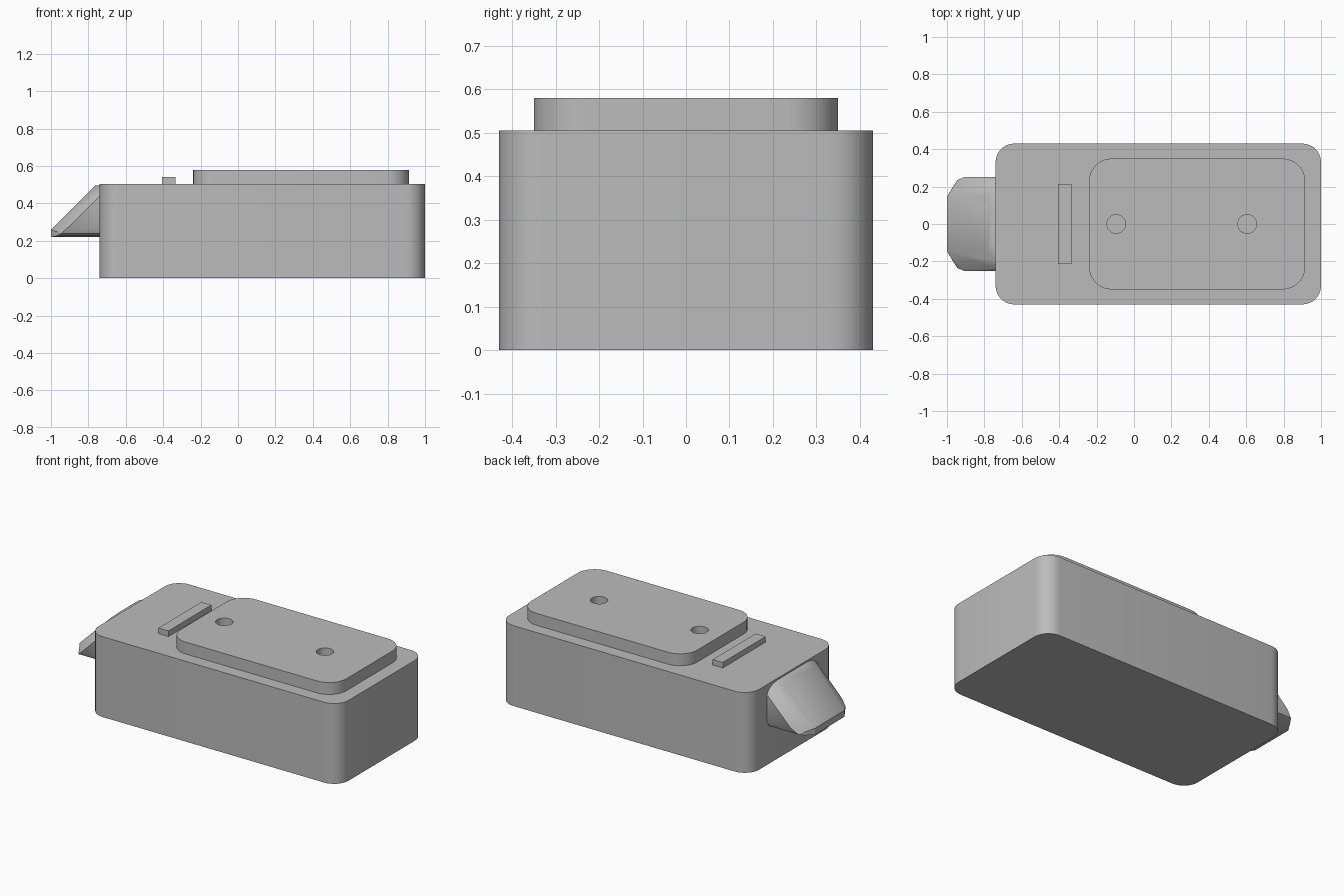
import bpy
import bmesh
from math import cos, sin, pi, radians

cube = bpy.data.objects.get("Cube")
if cube:
    bpy.data.objects.remove(cube, do_unlink=True)

grey = bpy.data.materials.new("plain_grey")
grey.use_nodes = True
GREY = (0.5, 0.5, 0.5, 1)
grey.diffuse_color = GREY
grey.node_tree.nodes["Principled BSDF"].inputs["Base Color"].default_value = GREY


def finish(name, bm):
    """Turn a bmesh into a named, shaded object."""
    bmesh.ops.recalc_face_normals(bm, faces=bm.faces)
    mesh = bpy.data.meshes.new(name)
    bm.to_mesh(mesh)
    bm.free()
    mesh.materials.append(grey)
    obj = bpy.data.objects.new(name, mesh)
    bpy.context.collection.objects.link(obj)
    smooth(obj)
    return obj


def smooth(obj):
    bpy.ops.object.select_all(action='DESELECT')
    obj.select_set(True)
    bpy.context.view_layer.objects.active = obj
    bpy.ops.object.shade_smooth_by_angle(angle=radians(30))


def rounded_block(name, x0, x1, half_y, z0, z1, radius=0, steps=8):
    """Upright block whose vertical corners are rounded."""
    bm = bmesh.new()
    outline = []
    for i, (sx, sy) in enumerate([(1, 1), (-1, 1), (-1, -1), (1, -1)]):
        cx = x1 - radius if sx > 0 else x0 + radius
        cy = sy * (half_y - radius)
        for k in range(steps + 1 if radius else 1):
            a = (i + k / steps) * pi / 2
            outline.append(bm.verts.new((cx + radius * cos(a), cy + radius * sin(a), z0)))
    base = bm.faces.new(outline)
    top = bmesh.ops.extrude_face_region(bm, geom=[base])
    moved = [v for v in top["geom"] if isinstance(v, bmesh.types.BMVert)]
    bmesh.ops.translate(bm, verts=moved, vec=(0, 0, z1 - z0))
    return finish(name, bm)


# Main body, raised lid and low ridge
TOP = 0.505
rounded_block("body", -0.74, 1.0, 0.43, 0, TOP, 0.1)
lid = rounded_block("lid", -0.24, 0.915, 0.35, TOP, 0.58, 0.12)
rounded_block("ridge", -0.405, -0.335, 0.213, TOP, 0.54)

# Two round holes through the lid
for i, x in enumerate((-0.095, 0.605)):
    bpy.ops.mesh.primitive_cylinder_add(vertices=32, radius=0.05, depth=0.3, location=(x, 0, 0.55))
    cutter = bpy.context.object
    cutter.name = f"hole_cutter_{i + 1}"
    cutter.hide_render = True
    cutter.hide_viewport = True
    cutter.display_type = 'WIRE'
    cut = lid.modifiers.new("hole", 'BOOLEAN')
    cut.operation = 'DIFFERENCE'
    cut.solver = 'EXACT'
    cut.object = cutter

# Slanted spout: half outline points mirrored in y and wrapped by a hull
tip = [(-1, 0.145, 0.22), (-0.967, 0.2, 0.226), (-0.945, 0.235, 0.24), (-0.905, 0.252, 0.275)]
slope = [(-1, 0.145, 0.26), (-0.785, 0.145, 0.475), (-0.765, 0.1, 0.495)]
shoulder = [(0.252, 0.44), (0.235, 0.466), (0.2, 0.486), (0.15, 0.495)]
root_x = -0.73
half = tip + slope + [(root_x, y, z) for _, y, z in tip]
half += [(-0.74, y, z) for y, z in shoulder] + [(root_x, y, z) for y, z in shoulder]
bm = bmesh.new()
for x, y, z in half:
    for side in (1, -1):
        bm.verts.new((x, side * y, z))
hull = bmesh.ops.convex_hull(bm, input=bm.verts)
loose = {g for g in hull["geom_interior"] + hull["geom_unused"] if isinstance(g, bmesh.types.BMVert)}
bmesh.ops.delete(bm, geom=list(loose), context='VERTS')
bmesh.ops.dissolve_limit(bm, angle_limit=radians(2), verts=bm.verts, edges=bm.edges)
finish("spout", bm)
